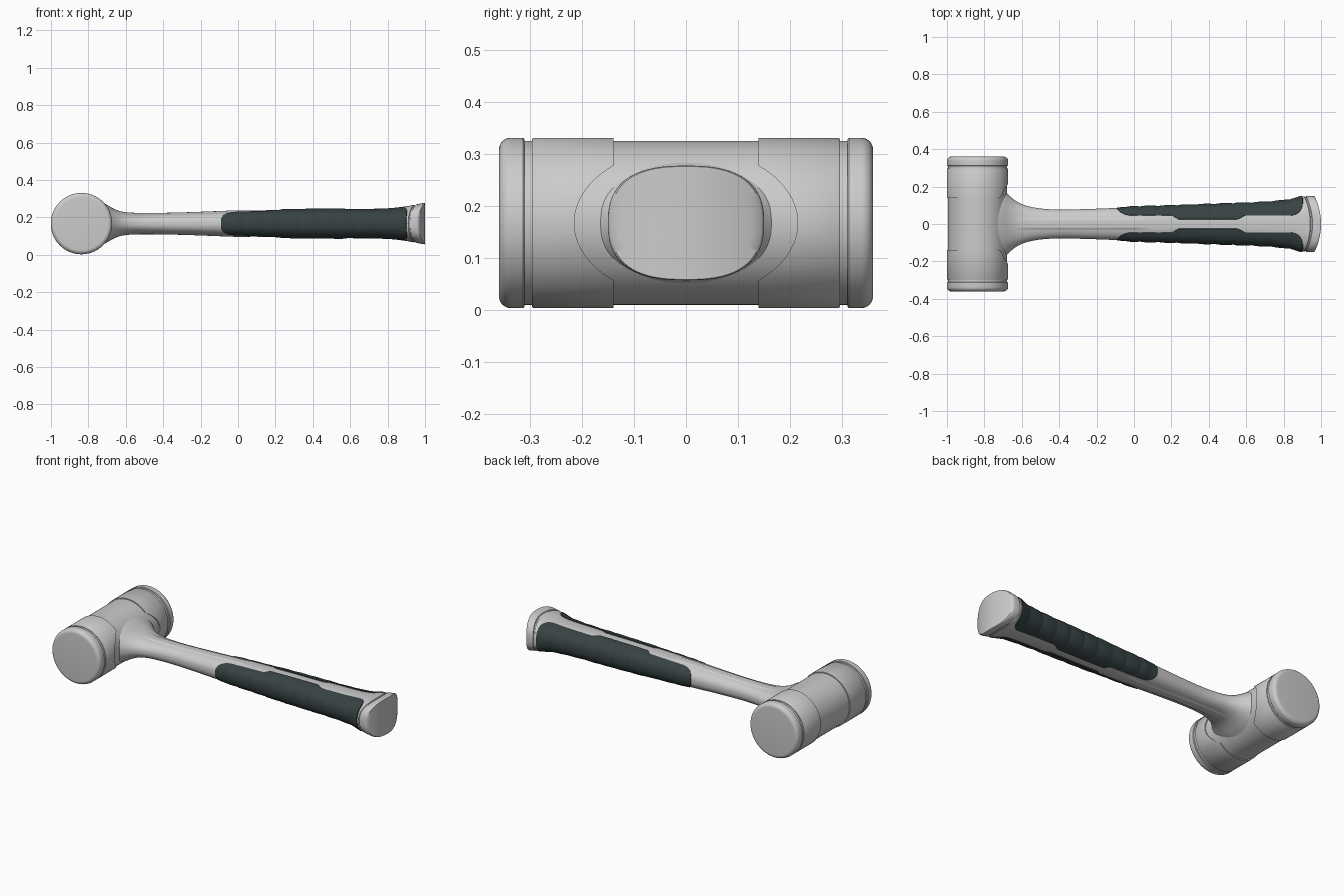
import bpy, bmesh, math

if "Cube" in bpy.data.objects:
    bpy.data.objects.remove(bpy.data.objects["Cube"])

HX, HZ = -0.837, 0.167          # head centre
N = 2.3                         # roundness of the handle section


def make(name, verts, faces, angle=35, mat=None):
    me = bpy.data.meshes.new(name)
    me.from_pydata(verts, [], faces)
    bm = bmesh.new()
    bm.from_mesh(me)
    bmesh.ops.remove_doubles(bm, verts=bm.verts, dist=1e-5)
    bmesh.ops.recalc_face_normals(bm, faces=bm.faces)
    bm.to_mesh(me)
    bm.free()
    ob = bpy.data.objects.new(name, me)
    bpy.context.collection.objects.link(ob)
    if mat:
        me.materials.append(mat)
    smooth(ob, angle)
    return ob


def smooth(ob, angle):
    bpy.ops.object.select_all(action='DESELECT')
    ob.select_set(True)
    bpy.context.view_layer.objects.active = ob
    bpy.ops.object.shade_smooth_by_angle(angle=math.radians(angle))


def lathe(name, prof, closed=False, seg=96):
    """Spin (radius, y) points round the head axis."""
    n = len(prof)
    verts = [(HX + r * math.cos(2 * math.pi * i / seg), y, HZ + r * math.sin(2 * math.pi * i / seg))
             for i in range(seg) for r, y in prof]
    faces = [(i * n + j, i * n + (j + 1) % n, (i + 1) % seg * n + (j + 1) % n, (i + 1) % seg * n + j)
             for i in range(seg) for j in range(n if closed else n - 1)]
    return make(name, verts, faces)


def curve(pts, x):
    """Smooth interpolation through (x, value) points."""
    x = min(max(x, pts[0][0]), pts[-1][0])
    k = max(i for i in range(len(pts) - 1) if pts[i][0] <= x)
    slope = lambda i: ((pts[min(i + 1, len(pts) - 1)][1] - pts[max(i - 1, 0)][1]) /
                       (pts[min(i + 1, len(pts) - 1)][0] - pts[max(i - 1, 0)][0]))
    (x0, a), (x1, b) = pts[k], pts[k + 1]
    d = x1 - x0
    t = (x - x0) / d
    return ((2 * t**3 - 3 * t**2 + 1) * a + (t**3 - 2 * t**2 + t) * d * slope(k) +
            (3 * t**2 - 2 * t**3) * b + (t**3 - t**2) * d * slope(k + 1))


def step(a, b, x):
    t = min(max((x - a) / (b - a), 0), 1)
    return t * t * (3 - 2 * t)


WIDTH = [(-0.76, 0.215), (-0.70, 0.185), (-0.67, 0.155), (-0.63, 0.122), (-0.58, 0.099), (-0.5, 0.083),
         (-0.4, 0.077), (-0.25, 0.080), (0, 0.089), (0.3, 0.096), (0.6, 0.108), (0.8, 0.122),
         (0.92, 0.145), (0.96, 0.150), (1, 0.150)]
HEIGHT = [(-0.76, 0.132), (-0.70, 0.100), (-0.67, 0.083), (-0.63, 0.066), (-0.58, 0.056), (-0.5, 0.053),
          (-0.3, 0.056), (0, 0.067), (0.3, 0.075), (0.6, 0.078), (0.8, 0.082), (0.9, 0.093),
          (1, 0.112)]


def surf(x, t, off=0.0, scale=1.0):
    """Point on the handle; t = 0 is the +y side, t = 90 degrees the top."""
    c, s = math.cos(t), math.sin(t)
    n = N + 0.3 * step(0.8, 1, x)
    y = (curve(WIDTH, x) + off) * scale * math.copysign(abs(c) ** (2 / n), c)
    z = (curve(HEIGHT, x) + off) * scale * math.copysign(abs(s) ** (2 / n), s)
    # long raised rib along top and bottom
    rib = 0.004 * step(-0.66, -0.55, x) * (1 - step(0.0, 0.1, x)) * (1 - step(0.022, 0.03, abs(y)))
    z += math.copysign(rib, s)
    # butt is bowed in plan
    return (x - 0.035 * (y / 0.15) ** 2 * step(0.85, 0.96, x), y, HZ + z)


# Head: core, two sleeves with a round notch at the handle, two striking caps
lathe("head_core", [(0, -0.34), (0.158, -0.34), (0.158, 0.34), (0, 0.34)])
bpy.ops.mesh.primitive_cylinder_add(vertices=96, radius=1, depth=0.4, location=(HX + 0.22, 0, HZ),
                                    rotation=(0, math.pi / 2, 0))
cutter = bpy.context.object
cutter.name = "notch_cutter"
bpy.ops.object.transform_apply(location=False, rotation=True, scale=False)
cutter.scale = (1, 0.215, 0.145)
bpy.ops.object.transform_apply(location=False)
for side, s in (("front", -1), ("back", 1)):
    sleeve = lathe("head_sleeve_" + side, [(0.15, s * 0.14), (0.164, s * 0.14), (0.164, s * 0.293),
                                           (0.162, s * 0.296), (0.15, s * 0.296)], True)
    mod = sleeve.modifiers.new("notch", 'BOOLEAN')
    mod.operation, mod.solver, mod.object = 'DIFFERENCE', 'EXACT', cutter
    bpy.context.view_layer.objects.active = sleeve
    bpy.ops.object.modifier_apply(modifier="notch")
    smooth(sleeve, 35)
    arc = [(0.141 + 0.023 * math.cos(a * math.pi / 16), s * (0.337 + 0.023 * math.sin(a * math.pi / 16)))
           for a in range(9)]
    lathe("striking_cap_" + side, [(0, s * 0.311), (0.161, s * 0.311), (0.164, s * 0.314)] + arc + [(0, s * 0.36)])
bpy.data.objects.remove(cutter)

# Handle: lofted sections, a thin groove before the butt, bowed end face
SEG = 128
rows = [(-0.76 + 0.01 * i, 0, 1) for i in range(170)]
rows += [(0.942, 0, 1), (0.945, -0.004, 1), (0.952, -0.004, 1), (0.955, 0, 1), (0.97, 0, 1), (0.99, 0, 1),
         (0.997, 0, 0.99), (1, 0, 0.97)] + [(1, 0, 0.97 * k / 8) for k in range(7, -1, -1)]
verts = [surf(x, 2 * math.pi * j / SEG, off, sc) for x, off, sc in rows for j in range(SEG)]
faces = [(i * SEG + j, i * SEG + (j + 1) % SEG, (i + 1) * SEG + (j + 1) % SEG, (i + 1) * SEG + j)
         for i in range(len(rows) - 1) for j in range(SEG)]
make("handle", verts, faces)

# Grips: ribbed rubber panels wrapped round each side of the handle
rubber = bpy.data.materials.new("dark_rubber")
rubber.diffuse_color = (0.038, 0.055, 0.057, 1)
rubber.use_nodes = True
rubber.node_tree.nodes["Principled BSDF"].inputs["Base Color"].default_value = rubber.diffuse_color
G0, G1, M, R = -0.092, 0.925, 40, 200


def grip_point(i, j, s):
    u = min(max((i - 1) / (R - 2), 0), 1)
    x = G0 + (G1 - G0) * (0.7 * u + 0.3 * (0.5 - 0.5 * math.cos(math.pi * u)))
    mid = step(0.2, 0.24, x) * (1 - step(0.55, 0.6, x))
    reach = math.acos(((0.045 - 0.02 * mid) / curve(WIDTH, x)) ** (N / 2))
    e = max(0.0, min((x - G0) / 0.09, (G1 - x) / 0.09, 1.0))
    reach *= max(0.3, (1 - (1 - e) ** 2.5) ** 0.4)
    t = reach * (2 * min(max((j - 1) / (M - 2), 0), 1) - 1)
    if i in (0, R) or j in (0, M):
        off = -0.008
    else:
        bump = abs(math.sin(math.pi * (x - 0.03) / 0.1)) ** 0.6
        off = 0.003 + 0.002 * mid + 0.005 * bump * math.cos(t) ** 2 * step(-0.06, 0, x)
    px, py, pz = surf(x, t, off)
    return px, s * py, pz


for side, s in (("front", -1), ("back", 1)):
    verts = [grip_point(i, j, s) for i in range(R + 1) for j in range(M + 1)]
    faces = [(i * (M + 1) + j, i * (M + 1) + j + 1, (i + 1) * (M + 1) + j + 1, (i + 1) * (M + 1) + j)
             for i in range(R) for j in range(M)]
    grip = make("grip_" + side, verts, faces, 40, rubber)
    if sum(p.normal.y * s for p in grip.data.polygons) < 0:
        grip.data.flip_normals()
